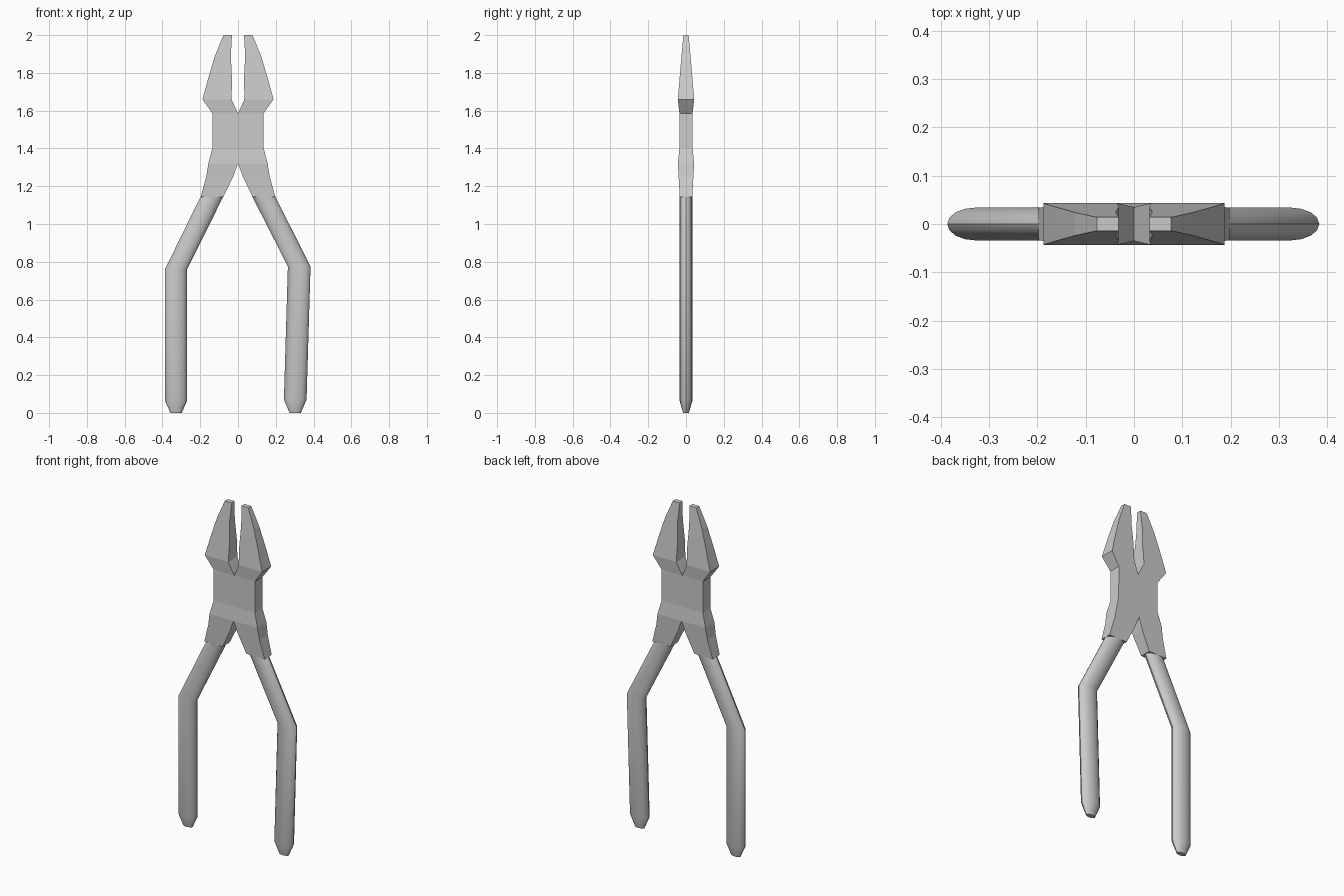
import bpy, bmesh, math

if "Cube" in bpy.data.objects:
    bpy.data.objects.remove(bpy.data.objects["Cube"])


def finish(bm, name):
    bmesh.ops.remove_doubles(bm, verts=bm.verts, dist=1e-5)
    bmesh.ops.recalc_face_normals(bm, faces=bm.faces)
    mesh = bpy.data.meshes.new(name)
    bm.to_mesh(mesh)
    bm.free()
    ob = bpy.data.objects.new(name, mesh)
    bpy.context.collection.objects.link(ob)
    return ob


def loft(bm, rings, keep=lambda i, j: True):
    rows = [[bm.verts.new(p) for p in ring] for ring in rings]
    n = len(rows[0])
    for i in range(len(rows) - 1):
        for j in range(n):
            if keep(i, j):
                k = (j + 1) % n
                bm.faces.new((rows[i][j], rows[i][k], rows[i + 1][k], rows[i + 1][j]))
    bm.faces.new(rows[0])
    bm.faces.new(rows[-1])


# Head: one half of jaws, joint and shanks as (z, inner x, outer x, half depth)
profile = [
    (2.00, .032, .077, .014),
    (1.89, .038, .122, .024),
    (1.77, .032, .158, .034),
    (1.66, .034, .188, .043),
    (1.585, 0, .135, .035),
    (1.40, 0, .136, .035),
    (1.32, 0, .157, .043),
    (1.25, .026, .168, .039),
    (1.142, .078, .198, .033),
]
bm = bmesh.new()
rings = [[(xi, -d, z), (xo, -d, z), (xo, d, z), (xi, d, z)] for z, xi, xo, d in profile]
# the inner wall is left open where both halves join
loft(bm, rings, lambda i, j: not (j == 3 and profile[i][1] == 0 and profile[i + 1][1] == 0))
head = finish(bm, "head")
mirror = head.modifiers.new("mirror", 'MIRROR')
mirror.use_clip = True
mirror.merge_threshold = 0.0005


# Handles: bent oval grips with tapered ends, path as (x, z, half width, half depth)
def handle(name, path, sides=16):
    bm = bmesh.new()
    rings = []
    for x, z, w, d in path:
        angles = [2 * math.pi * k / sides for k in range(sides)]
        rings.append([(x + w * math.cos(a), d * math.sin(a), z) for a in angles])
    loft(bm, rings)
    ob = finish(bm, name)
    bpy.ops.object.select_all(action='DESELECT')
    ob.select_set(True)
    bpy.context.view_layer.objects.active = ob
    bpy.ops.object.shade_smooth_by_angle(angle=math.radians(30))


handle("left_handle", [(-.139, 1.143, .060, .034), (-.328, .76, .059, .034),
                       (-.328, .065, .059, .034), (-.328, 0, .030, .015)])
handle("right_handle", [(.134, 1.15, .061, .034), (.324, .775, .060, .034),
                        (.303, .07, .060, .034), (.303, 0, .030, .015)])
